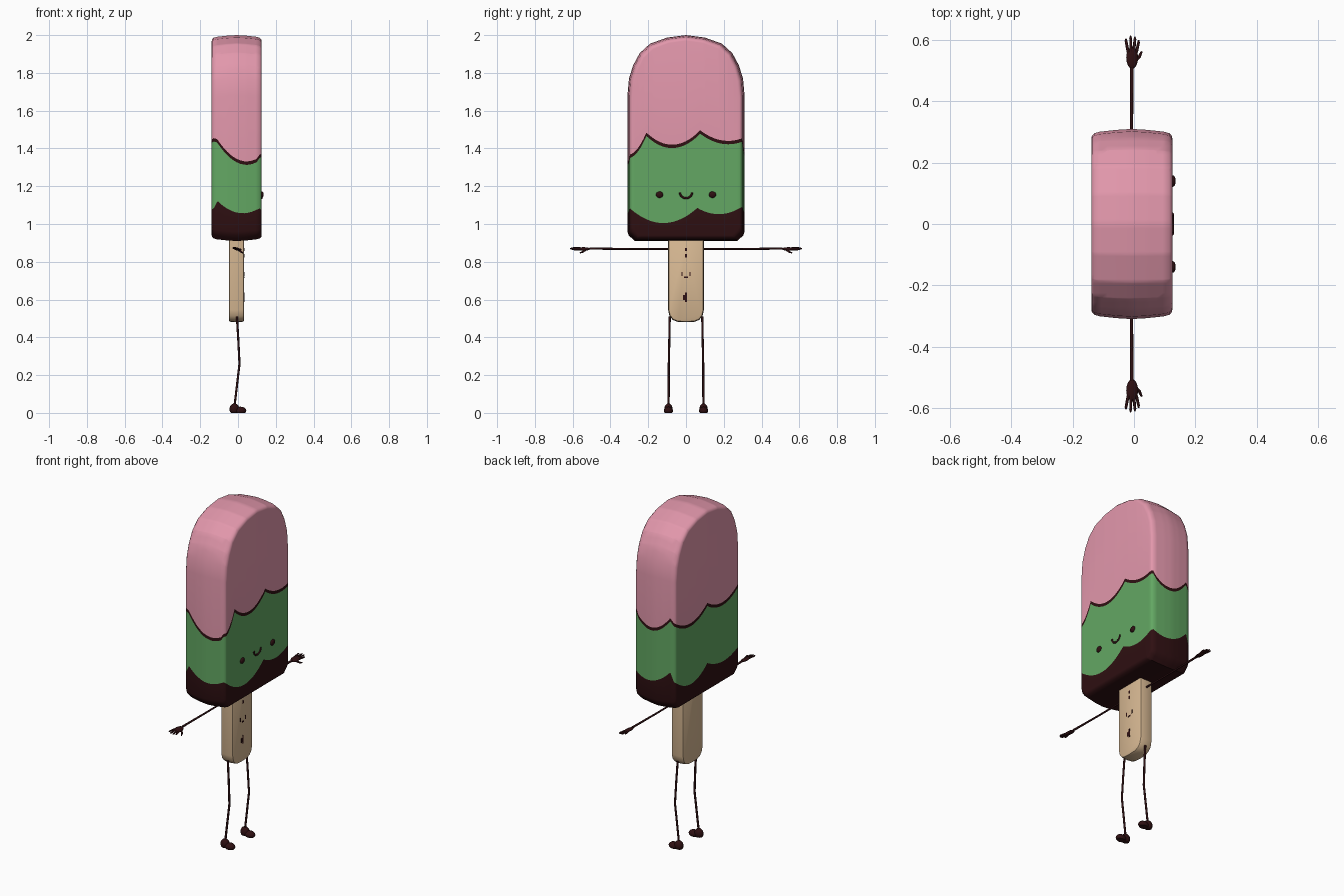
import bpy, bmesh, math
from mathutils import Vector, Matrix

if "Cube" in bpy.data.objects:
    bpy.data.objects.remove(bpy.data.objects["Cube"])


def material(name, rgb):
    m = bpy.data.materials.new(name)
    m.diffuse_color = (*rgb, 1)
    m.use_nodes = True
    m.node_tree.nodes["Principled BSDF"].inputs["Base Color"].default_value = m.diffuse_color
    return m


PINK = material("pink_ice", (0.76, 0.31, 0.41))
GREEN = material("green_ice", (0.125, 0.39, 0.125))
DARK = material("dark_chocolate", (0.028, 0.005, 0.006))
WOOD = material("stick_wood", (0.68, 0.48, 0.29))


def finish(bm, name, mats, angle=40):
    bmesh.ops.recalc_face_normals(bm, faces=bm.faces)
    me = bpy.data.meshes.new(name)
    bm.to_mesh(me)
    bm.free()
    for m in mats:
        me.materials.append(m)
    ob = bpy.data.objects.new(name, me)
    bpy.context.collection.objects.link(ob)
    smooth(ob, angle)
    return ob


def smooth(ob, angle):
    bpy.ops.object.select_all(action='DESELECT')
    ob.select_set(True)
    bpy.context.view_layer.objects.active = ob
    bpy.ops.object.shade_smooth_by_angle(angle=math.radians(angle))


def loft(half, rings, cx):
    """Mirrored y-z outline swept along x, each ring shrunk by an inset."""
    prof = half + [(-y, z) for y, z in reversed(half) if y > 0]
    zs = [z for _, z in half]
    ry, cz, rz = max(y for y, _ in half), (min(zs) + max(zs)) / 2, (max(zs) - min(zs)) / 2
    bm = bmesh.new()
    loops = [[bm.verts.new((cx + x, y * (1 - i / ry), cz + (z - cz) * (1 - i / rz)))
              for y, z in prof] for x, i in rings]
    n = len(prof)
    for a, b in zip(loops, loops[1:]):
        for k in range(n):
            bm.faces.new((a[k], a[(k + 1) % n], b[(k + 1) % n], b[k]))
    bm.faces.new(loops[0])
    bm.faces.new(loops[-1])
    return bm


def mirrored_rings(r):
    return [(-x, i) for x, i in r] + [(x, i) for x, i in reversed(r) if x > 0]


def tubes(name, paths, mat):
    """paths: list of [(x, y, z, radius), ...]"""
    cu = bpy.data.curves.new(name, 'CURVE')
    cu.dimensions = '3D'
    cu.bevel_depth = 1.0
    cu.bevel_resolution = 2
    cu.use_fill_caps = True
    for p in paths:
        s = cu.splines.new('POLY')
        s.points.add(len(p) - 1)
        for pt, (x, y, z, r) in zip(s.points, p):
            pt.co = (x, y, z, 1)
            pt.radius = r
    cu.materials.append(mat)
    ob = bpy.data.objects.new(name, cu)
    bpy.context.collection.objects.link(ob)
    bpy.ops.object.select_all(action='DESELECT')
    ob.select_set(True)
    bpy.context.view_layer.objects.active = ob
    bpy.ops.object.convert(target='MESH')
    smooth(bpy.context.object, 50)


def blobs(name, items, mat, floor=None):
    """items: list of (centre, radii, tilt about y)"""
    bm = bmesh.new()
    for c, r, tilt in items:
        bmesh.ops.create_uvsphere(bm, u_segments=16, v_segments=10, radius=1,
                                  matrix=Matrix.Translation(c) @ Matrix.Rotation(tilt, 4, 'Y')
                                  @ Matrix.Diagonal((*r, 1)))
    if floor is not None:
        for v in bm.verts:
            v.co.z = max(v.co.z, floor)
        bmesh.ops.dissolve_degenerate(bm, dist=1e-5, edges=bm.edges)
    return finish(bm, name, [mat], 50)


# Drip lines: (position, height, sag since previous point) for each side
DRIPS = {
    '+x': ([(-.31, 1.357, 0), (-.21, 1.475, .03), (.075, 1.487, .07), (.31, 1.45, .035)],
           [(-.31, 1.095, 0), (.06, 1.085, .085), (.31, 1.10, .04)]),
    '-x': ([(-.31, 1.457, 0), (0, 1.435, .06), (.31, 1.435, .06)],
           [(-.31, 1.09, 0), (0, 1.09, .045), (.31, 1.10, .07)]),
    '-y': ([(-.14, 1.457, 0), (-.11, 1.44, 0), (.13, 1.357, .07)],
           [(-.14, 1.09, 0), (-.107, 1.12, 0), (.13, 1.095, .05)]),
    '+y': ([(-.14, 1.435, 0), (-.107, 1.45, 0), (.13, 1.45, .08)],
           [(-.14, 1.10, 0), (-.107, 1.14, 0), (.13, 1.10, .055)]),
}
CX = -0.007


def drip(co, which):
    if abs(co.x - CX) > 0.115:
        side, t = ('+x' if co.x > 0 else '-x'), co.y
    else:
        side, t = ('+y' if co.y > 0 else '-y'), co.x
    pts = DRIPS[side][which]
    for (a, za, _), (b, zb, sag) in zip(pts, pts[1:]):
        if t <= b + 1e-6:
            f = max(0, (t - a) / (b - a))
            return za + (zb - za) * f - sag * 4 * f * (1 - f)
    return pts[-1][1]


# Ice body, cut along the drip lines
body_half = [(0, .91), (.272, .91), (.303, .94), (.31, .96), (.31, 1.68), (.302, 1.77),
             (.28, 1.84), (.245, 1.905), (.19, 1.955), (.1, 1.987), (0, 2.0)]
bm = loft(body_half, mirrored_rings([(.132, .03), (.13, .022), (.122, .014), (.105, .009),
                                     (.05, .003), (0, 0)]), CX)


def cut(co, no):
    bmesh.ops.bisect_plane(bm, geom=bm.verts[:] + bm.edges[:] + bm.faces[:],
                           plane_co=co, plane_no=no, dist=1e-6)


for i in range(-19, 20):
    cut((0, i * .015, 0), (0, 1, 0))
for i in range(-5, 6):
    cut((CX + i * .02, 0, 0), (1, 0, 0))
LEVELS = ((1.05, 1, 0), (1.40, 0, -.009), (1.42, 0, .009))
for z, _, _ in LEVELS:
    cut((0, 0, z), (0, 0, 1))
for f in bm.faces:
    z = f.calc_center_bounds().z
    f.material_index = 2 if z < 1.05 else 1 if z < 1.40 else 2 if z < 1.42 else 0
for v in bm.verts:
    for z, which, off in LEVELS:
        if abs(v.co.z - z) < 1e-4:
            v.co.z = drip(v.co, which) + off
            break
finish(bm, "ice_body", [PINK, GREEN, DARK])

# Wooden stick
stick_half = [(0, .48), (.045, .482), (.07, .492), (.087, .512), (.095, .545), (.095, .93), (0, .93)]
finish(loft(stick_half, mirrored_rings([(.04, .01), (.037, .004), (.03, .002), (0, 0)]), -.008),
       "stick", [WOOD])

# Small dark grain marks on the stick
bm = bmesh.new()
for y, z, w, h in [(0, .865, .012, .015), (0, .832, .012, .018), (-.022, .735, .006, .022),
                   (.022, .735, .006, .022), (0, .717, .02, .008), (-.006, .61, .022, .026),
                   (.0, .612, .008, .05)]:
    bmesh.ops.create_cube(bm, size=1, matrix=Matrix.Translation((.032, y, z))
                          @ Matrix.Diagonal((.003, w, h, 1)))
finish(bm, "stick_marks", [DARK])

# Face
blobs("eyes", [((.126, s * .14, 1.155), (.010, .019, .017), 0) for s in (-1, 1)], DARK)
tubes("smile", [[(.125, .032 * math.cos(a), 1.167 + .03 * math.sin(a), .0055)
                 for a in (math.pi * (1 + k / 12) for k in range(13))]], DARK)

# Limbs, mirrored left and right
for s, side in ((-1, "left"), (1, "right")):
    tubes(side + "_arm", [[(-.008, s * .09, .868, .005), (-.008, s * .3, .868, .005),
                           (-.007, s * .51, .87, .006)]], DARK)
    blobs(side + "_palm", [((-.006, s * .542, .868), (.02, s * .036, .008), .25)], DARK)
    fingers = [[(bx, s * .56, bz, .005), (tx, s * (ty - .008), bz, .0045), (tx, s * ty, bz, .002)]
               for bx, tx, ty, bz in ((-.019, -.026, .605, .873), (-.010, -.011, .614, .871),
                                      (-.001, .003, .611, .868), (.008, .015, .60, .865))]
    fingers.append([(0, s * .53, .865, .006), (.017, s * .545, .853, .0055),
                    (.025, s * .562, .847, .003)])
    tubes(side + "_fingers", fingers, DARK)
    tubes(side + "_leg", [[(-.006, s * .086, .51, .006), (.001, s * .088, .4, .006),
                           (.008, s * .091, .26, .006), (-.018, s * .092, .04, .006)]], DARK)
    blobs(side + "_shoe", [((-.019, s * .093, .02), (.026, .022, .03), 0),
                           ((.012, s * .093, .012), (.032, .024, .021), 0)], DARK, floor=0)
